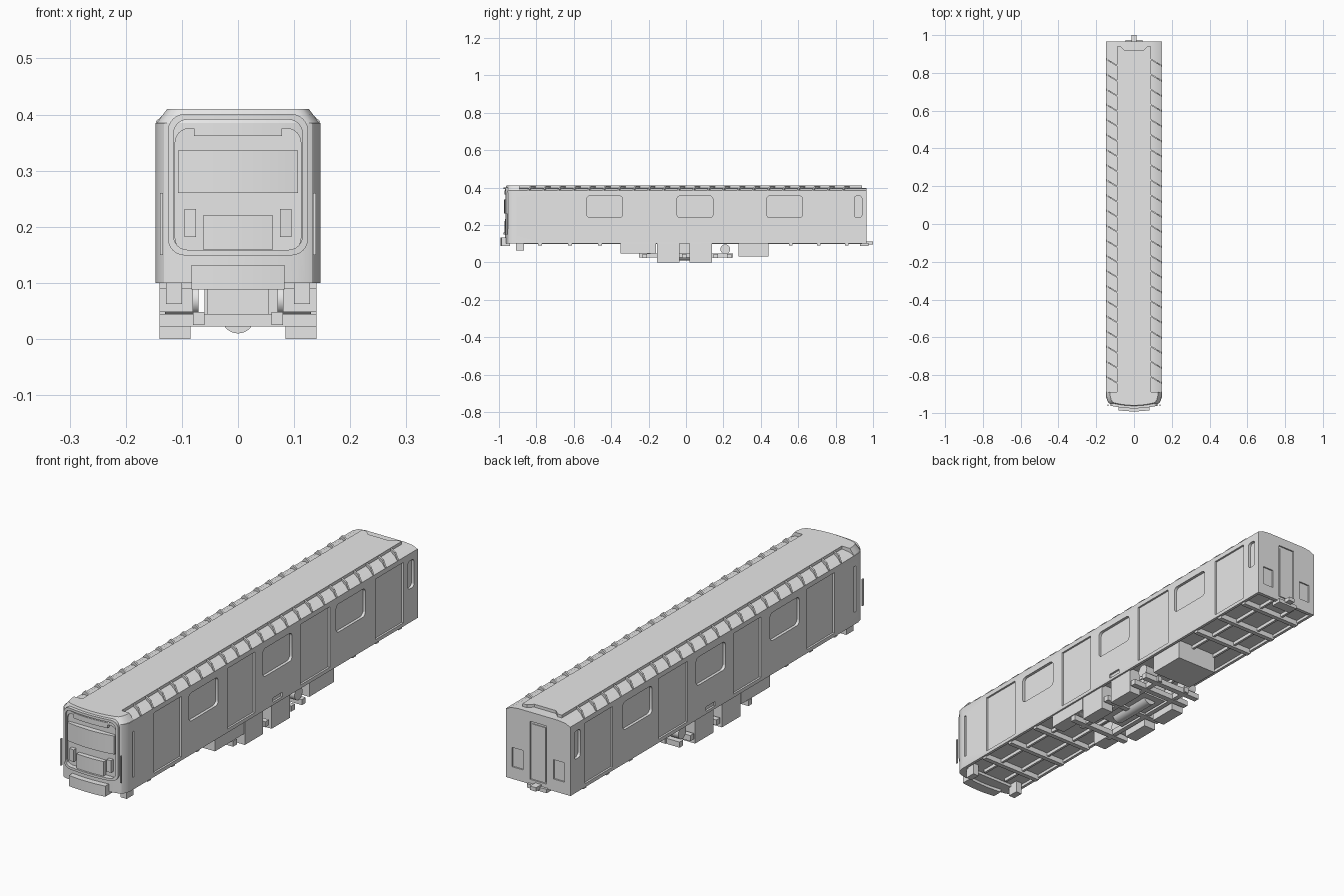
import bpy, bmesh, math
from mathutils import Matrix, Vector

if "Cube" in bpy.data.objects:
    bpy.data.objects.remove(bpy.data.objects["Cube"], do_unlink=True)

grey = bpy.data.materials.new("plain grey")
grey.use_nodes = True
grey.diffuse_color = (0.8, 0.8, 0.8, 1)
grey.node_tree.nodes["Principled BSDF"].inputs["Base Color"].default_value = grey.diffuse_color
parts = []

HALF, FLOOR, EAVE, TOP, BACK = 0.147, 0.1, 0.385, 0.41, 0.965


def finish(name, bm):
    bmesh.ops.recalc_face_normals(bm, faces=bm.faces)
    mesh = bpy.data.meshes.new(name)
    bm.to_mesh(mesh)
    bm.free()
    mesh.materials.append(grey)
    obj = bpy.data.objects.new(name, mesh)
    bpy.context.collection.objects.link(obj)
    parts.append(obj)
    return obj


def add_prism(bm, outline, start, end, axis):
    """Extrude a 2D outline along y (outline is x, z) or z (outline is x, y)."""
    place = (lambda p, t: (p[0], t, p[1])) if axis == "y" else (lambda p, t: (p[0], p[1], t))
    a = [bm.verts.new(place(p, start)) for p in outline]
    b = [bm.verts.new(place(p, end)) for p in outline]
    bm.faces.new(a)
    bm.faces.new(b)
    for i in range(len(a)):
        j = (i + 1) % len(a)
        bm.faces.new((a[i], a[j], b[j], b[i]))
    return b


def prism(name, outline, start, end, axis):
    bm = bmesh.new()
    add_prism(bm, outline, start, end, axis)
    return finish(name, bm)


def add_box(bm, x, y, z):
    """Each argument is a (low, high) pair."""
    add_prism(bm, [(x[0], y[0]), (x[1], y[0]), (x[1], y[1]), (x[0], y[1])], z[0], z[1], "z")


def boxes(name, items):
    bm = bmesh.new()
    for item in items:
        add_box(bm, *item)
    return finish(name, bm)


def both_sides(lo, hi):
    return [(lo, hi), (-hi, -lo)]


def front_y(x):
    return -0.968 + 0.9 * x * x


def span(lo, hi, n=12):
    return [lo + (hi - lo) * i / n for i in range(n + 1)]


def rounded(cx, cz, w, h, r):
    """Rounded rectangle with extra points on the straight top and bottom."""
    pts = []
    for sx, sz, turn in ((1, 1, 0), (-1, 1, 1), (-1, -1, 2), (1, -1, 3)):
        for i in range(7):
            a = math.radians(turn * 90 + i * 15)
            pts.append((cx + sx * (w - r) + r * math.cos(a), cz + sz * (h - r) + r * math.sin(a)))
        if turn in (0, 2):
            pts += [(cx + x, pts[-1][1]) for x in span(sx * (w - r), -sx * (w - r), 10)[1:-1]]
    return pts


def front_panel(name, x0, x1, z0, z1, proud=0.004):
    """Thin plate that follows the bowed front."""
    xs = span(x0, x1)
    outline = [(x, front_y(x) - proud) for x in xs] + [(x, front_y(x) + 0.02) for x in reversed(xs)]
    return prism(name, outline, z0, z1, "z")


# Body shell with a bowed front
nose = [(x, front_y(x)) for x in span(-0.12, 0.12)]
corner = [(0.132, -0.95), (0.141, -0.938), (HALF, -0.915)]
plan = [(-x, y) for x, y in reversed(corner)] + nose + corner
body = prism("body", plan + [(HALF, BACK), (-HALF, BACK)], FLOOR, EAVE, "z")

# Recesses for doors, windows, front surround and underfloor
cut = bmesh.new()
doors = [(-0.76, -0.58), (-0.28, -0.1), (0.2, 0.39), (0.69, 0.87)]
for x in both_sides(HALF - 0.008, 0.2):
    for door in doors:
        add_box(cut, x, door, (0.115, 0.365))
    add_box(cut, x, (0.02, 0.08), (0.112, 0.13))
    add_box(cut, x, (-0.9, -0.888), (0.15, 0.34))
window_shapes = [(y, 0.297, 0.096, 0.058, 0.018) for y in (-0.435, 0.048, 0.527)]
window_shapes.append((0.92, 0.297, 0.02, 0.058, 0.014))
for shape in window_shapes:
    for x in both_sides(HALF - 0.012, 0.2):
        new = len(cut.verts)
        add_prism(cut, rounded(*shape), x[0], x[1], "y")
        cut.verts.ensure_lookup_table()
        for v in cut.verts[new:]:
            v.co = Vector((v.co.y, v.co.x, v.co.z))
add_prism(cut, rounded(0, 0.265, 0.112, 0.11, 0.025), -1.1, -0.95, "y")
add_box(cut, (-0.135, 0.135), (-0.9, 0.95), (0, FLOOR + 0.012))
add_box(cut, (-0.038, 0.038), (BACK - 0.006, 1.1), (0.12, 0.36))
for x in both_sides(0.07, 0.12):
    add_box(cut, x, (BACK - 0.006, 1.1), (0.15, 0.23))
cutter = finish("recess_cutter", cut)
cutter.hide_render = True
mod = body.modifiers.new("recesses", "BOOLEAN")
mod.object, mod.operation, mod.solver = cutter, "DIFFERENCE", "EXACT"
bpy.context.view_layer.update()
graph = bpy.context.evaluated_depsgraph_get()
carved = bpy.data.meshes.new_from_object(body.evaluated_get(graph))
body.modifiers.clear()
body.data = carved
parts.remove(cutter)
bpy.data.objects.remove(cutter, do_unlink=True)

# Roof: sloping shoulders, raised centre and cab cap
half = [(HALF, EAVE - 0.002), (0.125, 0.394), (0.09, 0.398)]
prism("roof_shoulders", half + [(-x, z) for x, z in reversed(half)], -0.92, BACK, "y")
prism("roof_centre", [(-0.09, -0.95), (0.09, -0.95), (0.09, 0.94), (0.07, 0.94), (0.05, 0.92),
                      (-0.05, 0.92), (-0.07, 0.94), (-0.09, 0.94)], EAVE, TOP, "z")
bm = bmesh.new()
for v in add_prism(bm, plan + [(HALF, -0.89), (-HALF, -0.89)], EAVE - 0.003, TOP, "z"):
    v.co.x *= 0.86
    if v.co.y < -0.9:
        v.co.y += 0.008
finish("cab_roof_cap", bm)

# Slanted ribs along both shoulders
bm = bmesh.new()
for i in range(22):
    y = -0.825 + i * 0.08
    for side in (1, -1):
        rib = [(0.088, 0.39), (0.088, 0.408), (0.125, 0.408), (0.146, 0.388), (0.146, 0.38)]
        new = len(bm.verts)
        add_prism(bm, [(side * x, z) for x, z in rib], y - 0.004, y + 0.004, "y")
        bm.verts.ensure_lookup_table()
        for v in bm.verts[new:]:
            v.co.y -= 0.6 * (v.co.x - side * 0.117)
finish("roof_ribs", bm)

# Raised front surround, bent to the bow
outer, inner = rounded(0, 0.275, 0.125, 0.126, 0.03), rounded(0, 0.275, 0.115, 0.116, 0.025)
bm = bmesh.new()
loops = [[bm.verts.new((x, front_y(x) + d, z)) for x, z in ring]
         for ring, d in ((outer, 0.02), (outer, -0.008), (inner, -0.008), (inner, 0.02))]
for k in range(4):
    a, b = loops[k], loops[(k + 1) % 4]
    for i in range(len(a)):
        j = (i + 1) % len(a)
        bm.faces.new((a[i], a[j], b[j], b[i]))
finish("front_surround", bm)

# Front panels
front_panel("windscreen", -0.107, 0.107, 0.26, 0.336)
front_panel("destination_panel", -0.078, 0.078, 0.362, 0.384, 0.002)
front_panel("lower_front_panel", -0.062, 0.062, 0.16, 0.22, 0.002)
front_panel("front_bumper", -0.083, 0.083, 0.088, 0.132, 0.024)
for side, (lo, hi) in zip(("left", "right"), both_sides(0.075, 0.095)):
    front_panel(side + "_lamp_panel", lo, hi, 0.182, 0.232, 0.004)
boxes("cab_steps", [(x, (-0.91, -0.865), (0.062, 0.112)) for x in both_sides(0.1, 0.128)])
boxes("front_handrails", [(x, (-0.963, -0.955), (0.15, 0.26)) for x in both_sides(0.134, 0.139)])

# Back end: door leaf trim and coupler
boxes("back_door_leaf", [((-0.03, 0.03), (BACK - 0.01, BACK - 0.003), (0.125, 0.35))])
boxes("back_coupler", [((-0.014, 0.014), (0.94, 1.0), (0.096, 0.112)),
                       ((-0.045, 0.045), (0.93, 0.975), (0.088, 0.104))])

# Underframe beams
beams = [((-0.14, 0.14), (y - 0.01, y + 0.01), (0.09, 0.115))
         for y in (-0.78, -0.62, -0.46, 0.56, 0.71, 0.86)]
beams += [(x, (-0.88, 0.94), (0.098, 0.115)) for x in both_sides(0.05, 0.06)]
boxes("underframe_beams", beams)

# Underfloor equipment
pods = [(x, y, (0, 0.11)) for x in both_sides(0.085, 0.14) for y in ((-0.155, -0.035), (0.02, 0.14))]
boxes("side_pods", pods)
boxes("front_equipment", [(x, (-0.35, -0.16), (0.048, 0.112)) for x in both_sides(0.08, 0.14)])
boxes("back_equipment", [((-0.06, 0.13), (0.28, 0.44), (0.03, 0.112))])
frame = [(x, (-0.25, 0.25), (0.025, 0.048)) for x in both_sides(0.06, 0.08)]
frame += [((-0.14, 0.14), (y - 0.012, y + 0.012), (0.022, 0.045)) for y in (-0.22, -0.01, 0.16, 0.23)]
frame.append(((-0.055, 0.055), (-0.14, 0.13), (0.03, 0.112)))
boxes("centre_frame", frame)

# Round tanks
bm = bmesh.new()
for x in (-0.1, 0.1):
    for y in (-0.2, 0.21):
        bmesh.ops.create_cone(bm, cap_ends=True, segments=20, radius1=0.026, radius2=0.026, depth=0.06,
                              matrix=Matrix.Translation((x, y, 0.07)) @ Matrix.Rotation(math.pi / 2, 4, "Y"))
bmesh.ops.create_cone(bm, cap_ends=True, segments=24, radius1=0.03, radius2=0.03, depth=0.2,
                      matrix=Matrix.Translation((0, 0, 0.04)) @ Matrix.Rotation(math.pi / 2, 4, "X"))
finish("round_tanks", bm)

# Smooth the curves, keep the edges crisp
bpy.ops.object.select_all(action="DESELECT")
for obj in parts:
    obj.select_set(True)
bpy.context.view_layer.objects.active = body
bpy.ops.object.shade_smooth_by_angle(angle=math.radians(30))
